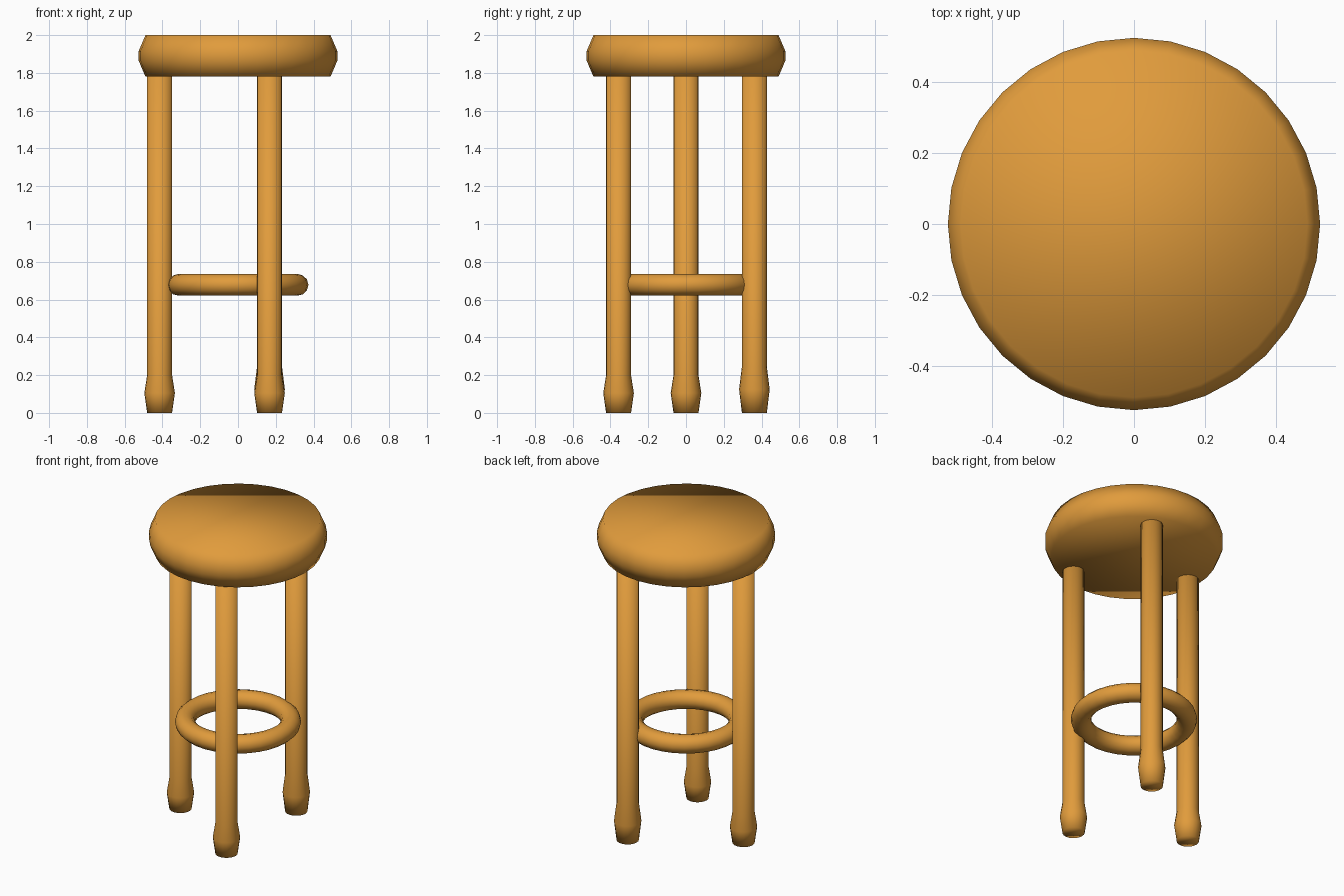
import bpy, bmesh
from math import cos, sin, tau

if "Cube" in bpy.data.objects:
    bpy.data.objects.remove(bpy.data.objects["Cube"])

wood = bpy.data.materials.new("warm_wood")
wood.diffuse_color = (0.75, 0.33, 0.045, 1)
wood.use_nodes = True
wood.node_tree.nodes["Principled BSDF"].inputs["Base Color"].default_value = wood.diffuse_color


def lathe(name, profile, sides, location=(0, 0, 0)):
    """Turn a (radius, z) profile, bottom to top, into a capped smooth solid."""
    bm = bmesh.new()
    rings = [[bm.verts.new((r * cos(tau * i / sides), r * sin(tau * i / sides), z))
              for i in range(sides)] for r, z in profile]
    for low, high in zip(rings, rings[1:]):
        for i in range(sides):
            j = (i + 1) % sides
            bm.faces.new((low[i], low[j], high[j], high[i]))
    bm.faces.new(rings[0][::-1])
    bm.faces.new(rings[-1])
    for face in bm.faces:
        face.smooth = True
    mesh = bpy.data.meshes.new(name)
    bm.to_mesh(mesh)
    bm.free()
    mesh.materials.append(wood)
    obj = bpy.data.objects.new(name, mesh)
    obj.location = location
    bpy.context.collection.objects.link(obj)
    return obj


# Round seat with a bulging rim
lathe("seat", [(0.49, 1.78), (0.526, 1.865), (0.526, 1.915), (0.49, 2.0)], 32)

# Three turned legs with swollen feet; the back right foot is a little taller
for name, x, y, belly, ankle in [
        ("left_leg", -0.415, 0.0, 0.105, 0.20),
        ("front_right_leg", 0.167, -0.357, 0.105, 0.20),
        ("back_right_leg", 0.167, 0.362, 0.125, 0.245)]:
    lathe(name, [(0.066, 0), (0.081, belly), (0.066, ankle), (0.066, 1.785)],
          20, (x, y, 0))

# Foot ring
bpy.ops.mesh.primitive_torus_add(major_radius=0.313, minor_radius=0.06,
                                 major_segments=32, minor_segments=12,
                                 location=(0, 0, 0.678))
ring = bpy.context.object
ring.name = "foot_ring"
ring.scale.z = 0.96
ring.data.materials.append(wood)
bpy.ops.object.shade_smooth()
